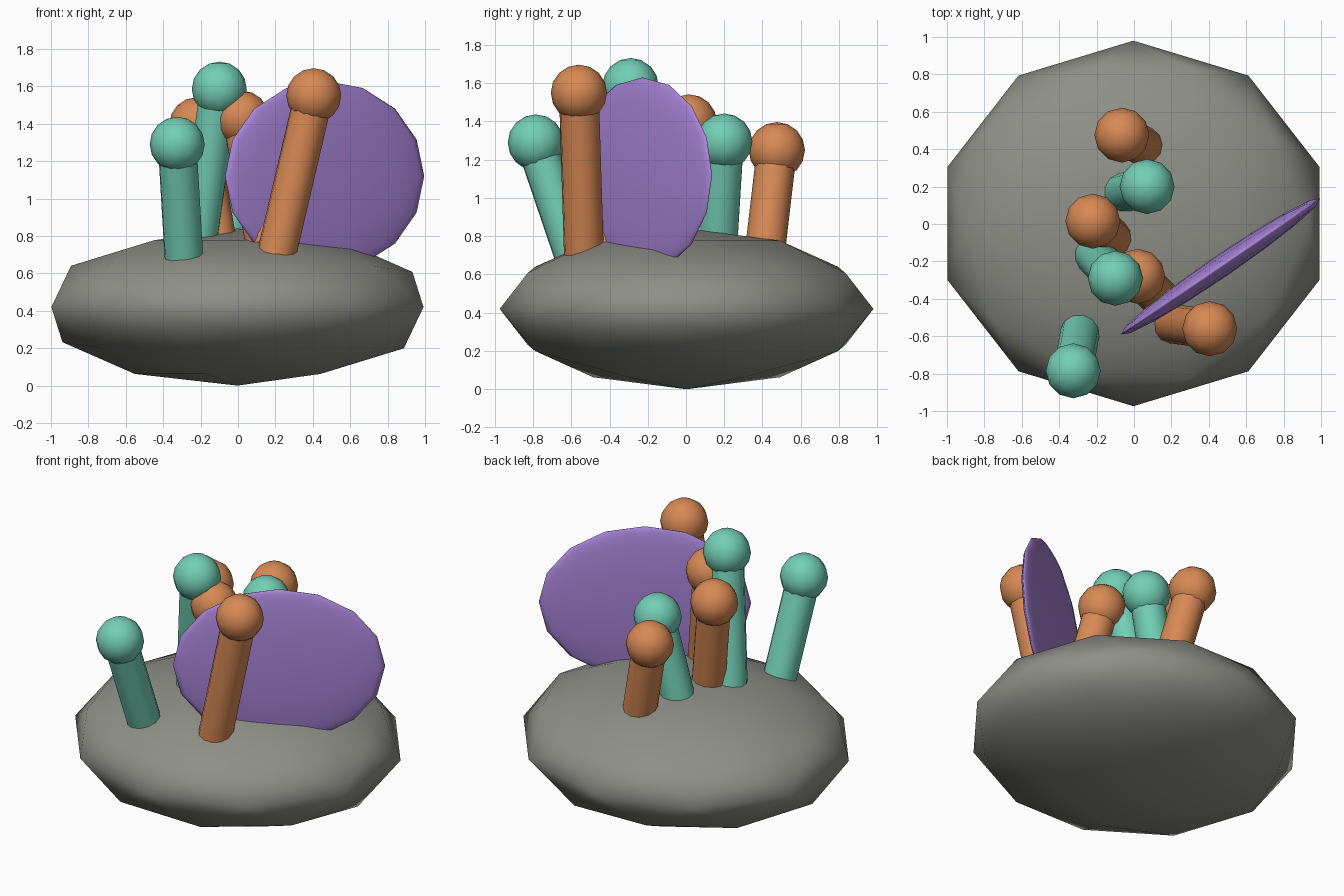
import bpy
import math
from mathutils import Vector

if "Cube" in bpy.data.objects:
    bpy.data.objects.remove(bpy.data.objects["Cube"])


def material(name, rgb):
    m = bpy.data.materials.new(name)
    m.diffuse_color = (*rgb, 1.0)
    m.use_nodes = True
    m.node_tree.nodes["Principled BSDF"].inputs["Base Color"].default_value = m.diffuse_color
    return m


GREY = material("stone_grey", (0.27, 0.275, 0.245))
GREEN = material("sea_green", (0.17, 0.62, 0.46))
ORANGE = material("coral_orange", (0.68, 0.25, 0.09))
PURPLE = material("fan_purple", (0.39, 0.23, 0.68))


def finish(name, mat, angle=180):
    ob = bpy.context.object
    ob.name = name
    ob.data.materials.append(mat)
    bpy.ops.object.shade_smooth_by_angle(angle=math.radians(angle))
    return ob


# Flattened boulder
bpy.ops.mesh.primitive_ico_sphere_add(subdivisions=2, radius=1, location=(-0.003, 0.003, 0.42))
bpy.context.object.scale = (1.046, 0.977, 0.42)
finish("rock", GREY)

# Upright sea fan, a thin ellipsoid turned about z
bpy.ops.mesh.primitive_uv_sphere_add(segments=16, ring_count=8, radius=1,
                                     location=(0.463, -0.227, 1.12),
                                     rotation=(0, 0, math.radians(34.3)))
bpy.context.object.scale = (0.645, 0.06, 0.51)
finish("sea_fan", PURPLE)


# Leaning polyps: round stem from the rock with a ball at the tip
def polyp(i, mat, base, tip):
    base, tip = Vector(base), Vector(tip)
    axis = (tip - base).normalized()
    start = base - axis * 0.06
    bpy.ops.mesh.primitive_cylinder_add(
        vertices=12, radius=0.105, depth=(tip - start).length,
        location=(start + tip) / 2,
        rotation=axis.to_track_quat('Z', 'Y').to_euler())
    finish(f"polyp_stem_{i}", mat, 40)
    bpy.ops.mesh.primitive_uv_sphere_add(segments=12, ring_count=8, radius=0.147, location=tip)
    finish(f"polyp_tip_{i}", mat)


POLYPS = [
    (GREEN, (-0.29, -0.585, 0.70), (-0.325, -0.785, 1.29)),
    (GREEN, (-0.21, -0.17, 0.80), (-0.10, -0.29, 1.585)),
    (GREEN, (-0.05, 0.17, 0.81), (0.07, 0.20, 1.295)),
    (ORANGE, (0.215, -0.535, 0.74), (0.405, -0.56, 1.55)),
    (ORANGE, (0.14, -0.40, 0.77), (0.02, -0.28, 1.43)),
    (ORANGE, (-0.12, -0.07, 0.82), (-0.22, 0.015, 1.395)),
    (ORANGE, (0.045, 0.42, 0.78), (-0.065, 0.475, 1.25)),
]
for i, (mat, base, tip) in enumerate(POLYPS, 1):
    polyp(i, mat, base, tip)
